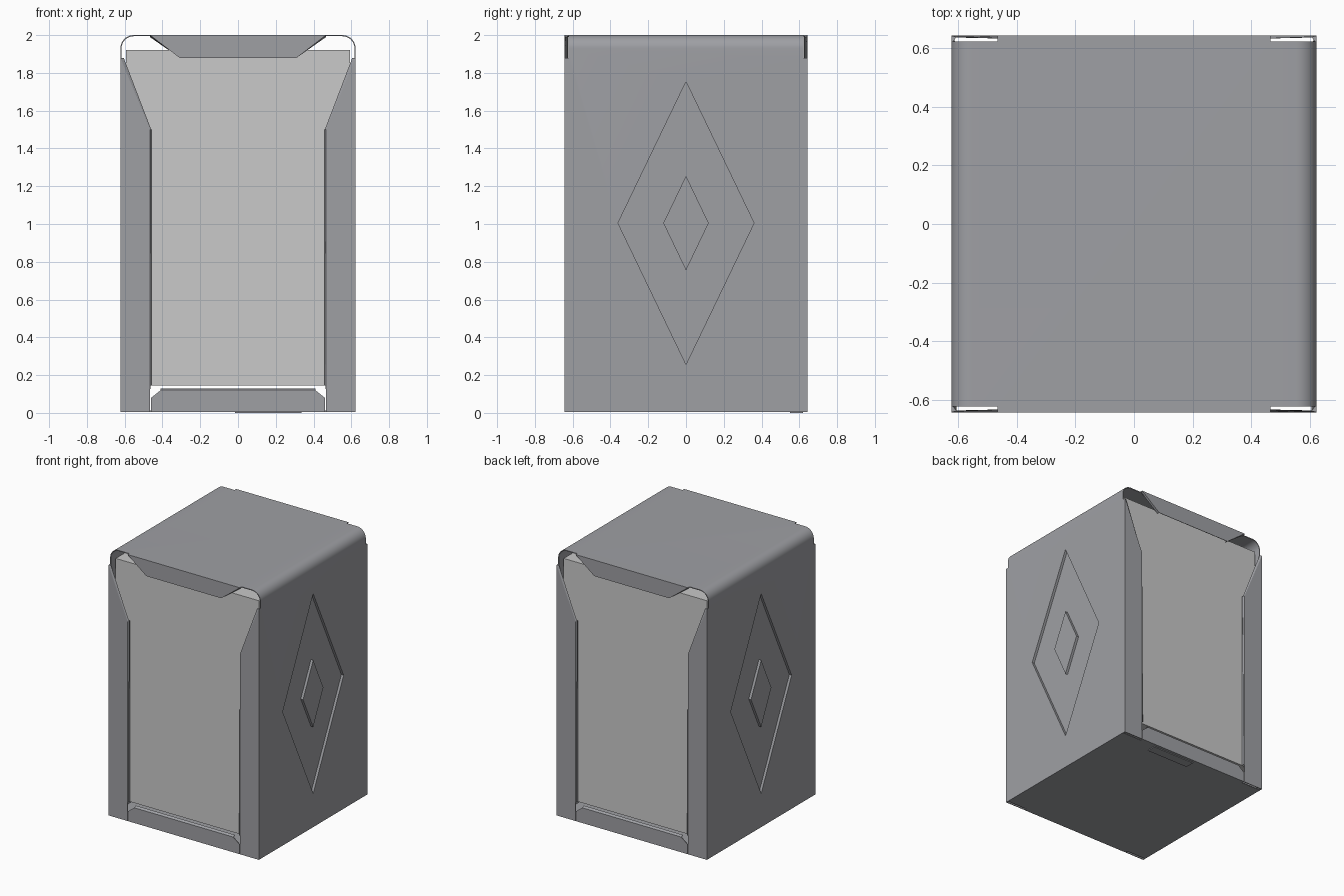
import bpy, bmesh, math
from mathutils import Vector

if "Cube" in bpy.data.objects:
    bpy.data.objects.remove(bpy.data.objects["Cube"])

W, D, H = 0.6225, 0.642, 2.0   # half width, half depth, height
SHELL = 0.622                  # half depth where the corner slots are cut
HEM = 0.624                    # half depth reached by the turned-in flap edges
Z0, R, SLOT_Z, T = 0.006, 0.07, 1.88, 0.006


def material(name, colour):
    m = bpy.data.materials.new(name)
    m.diffuse_color = (*colour, 1)
    m.use_nodes = True
    m.node_tree.nodes["Principled BSDF"].inputs["Base Color"].default_value = m.diffuse_color
    return m


steel = material("brushed_steel", (0.345, 0.35, 0.372))
paper = material("grey_paper", (0.58, 0.58, 0.58))


def make_object(name, bm, mat):
    me = bpy.data.meshes.new(name)
    bm.to_mesh(me)
    bm.free()
    ob = bpy.data.objects.new(name, me)
    bpy.context.collection.objects.link(ob)
    me.materials.append(mat)
    return ob


def box(name, lo, hi, mat, top_y=1.0):
    bm = bmesh.new()
    bmesh.ops.create_cube(bm, size=1)
    for v in bm.verts:
        at_top = v.co.z > 0
        v.co = Vector([(a + b) / 2 + c * (b - a) for a, b, c in zip(lo, hi, v.co)])
        if at_top:
            v.co.y *= top_y
    return make_object(name, bm, mat)


bm = bmesh.new()


def face(*pts):
    bm.faces.new([bm.verts.new(p) for p in pts])


def strip(p, q, y0, y1):
    face((p[0], y0, p[1]), (q[0], y0, q[1]), (q[0], y1, q[1]), (p[0], y1, p[1]))


# Rounded top, floor and upper side walls of the folded sheet
arc = [(W - R + R * math.cos(a), H - R + R * math.sin(a))
       for a in (math.pi / 2 * i / 10 for i in range(11))]
right = [(W, SLOT_Z)] + arc + [(0.465, H)]
roof = right + [(-x, z) for x, z in reversed(right)]
for p, q in zip(roof, roof[1:]):
    strip(p, q, -SHELL, SHELL)
floor = [(-W, Z0), (-0.46, Z0), (0.46, Z0), (W, Z0)]
for p, q in zip(floor, floor[1:]):
    strip(p, q, -SHELL, SHELL)


# Side walls with a recessed diamond and a raised diamond inside it
def diamond(x, half_w, half_h, zc=1.005):
    return [(x, 0, zc + half_h), (x, half_w, zc), (x, 0, zc - half_h), (x, -half_w, zc)]


def bridge(a, b):
    for i in range(4):
        j = (i + 1) % 4
        face(a[i], a[j], b[j], b[i])


for s in (-1, 1):
    x, deep = s * W, s * (W - 0.019)
    outer = diamond(x, 0.36, 0.748)
    outer_low = diamond(deep, 0.36, 0.748)
    inner_low = diamond(deep, 0.12, 0.25)
    inner = diamond(x, 0.12, 0.25)
    corners = [(x, SHELL, SLOT_Z), (x, SHELL, Z0), (x, -SHELL, Z0), (x, -SHELL, SLOT_Z)]
    for i in range(4):
        face(corners[i], outer[i], outer[(i + 1) % 4])
        face(corners[i - 1], corners[i], outer[i])
    bridge(outer, outer_low)
    bridge(outer_low, inner_low)
    bridge(inner_low, inner)
    face(*inner)

# Folded flaps around the front and back openings
for s in (-1, 1):
    y, ys, yh = s * D, s * SHELL, s * HEM
    strip((-0.465, H), (0.465, H), ys, y)
    face((-0.465, y, H), (0.465, y, H), (0.31, y, SLOT_Z), (-0.31, y, SLOT_Z))
    strip((-0.46, Z0), (0.46, Z0), ys, y)
    face((-0.46, y, Z0), (0.46, y, Z0), (0.46, y, 0.08), (0.41, y, 0.12),
         (-0.41, y, 0.12), (-0.46, y, 0.08))
    face((-0.41, y, 0.12), (0.41, y, 0.12), (0.41, yh, 0.13), (-0.41, yh, 0.13))
    for m in (-1, 1):
        strip((m * W, Z0), (m * W, SLOT_Z), ys, y)
        face((m * W, y, Z0), (m * 0.465, y, Z0), (m * 0.465, y, 1.5), (m * W, y, SLOT_Z))
        # turned-in edges
        strip((m * 0.465, Z0 + 0.14), (m * 0.465, 1.5), y, yh)
        strip((m * 0.455, H - 0.008), (m * 0.31, SLOT_Z), y, yh)

bmesh.ops.remove_doubles(bm, verts=bm.verts, dist=0.0005)
bmesh.ops.recalc_face_normals(bm, faces=bm.faces)
if sum(f.normal.z for f in bm.faces if f.calc_center_median().z > H - 0.001) < 0:
    bmesh.ops.reverse_faces(bm, faces=bm.faces)
bmesh.ops.dissolve_limit(bm, angle_limit=0.01, verts=bm.verts, edges=bm.edges)
case = make_object("dispenser_case", bm, steel)

# Sheet thickness, then smooth rounded corners
bpy.context.view_layer.objects.active = case
case.select_set(True)
sol = case.modifiers.new("sheet", "SOLIDIFY")
sol.thickness = T
sol.offset = -1
sol.use_even_offset = True
bpy.ops.object.modifier_apply(modifier=sol.name)
bpy.ops.object.shade_smooth_by_angle(angle=math.radians(30))

# Paper stack showing in both openings, and small tab beneath the floor
box("napkin_stack", (-0.594, -0.622, 0.145), (0.594, 0.622, 1.92), paper, top_y=0.962)
box("floor_tab", (-0.015, 0.55, 0), (0.335, 0.62, Z0 + 0.002), steel)
